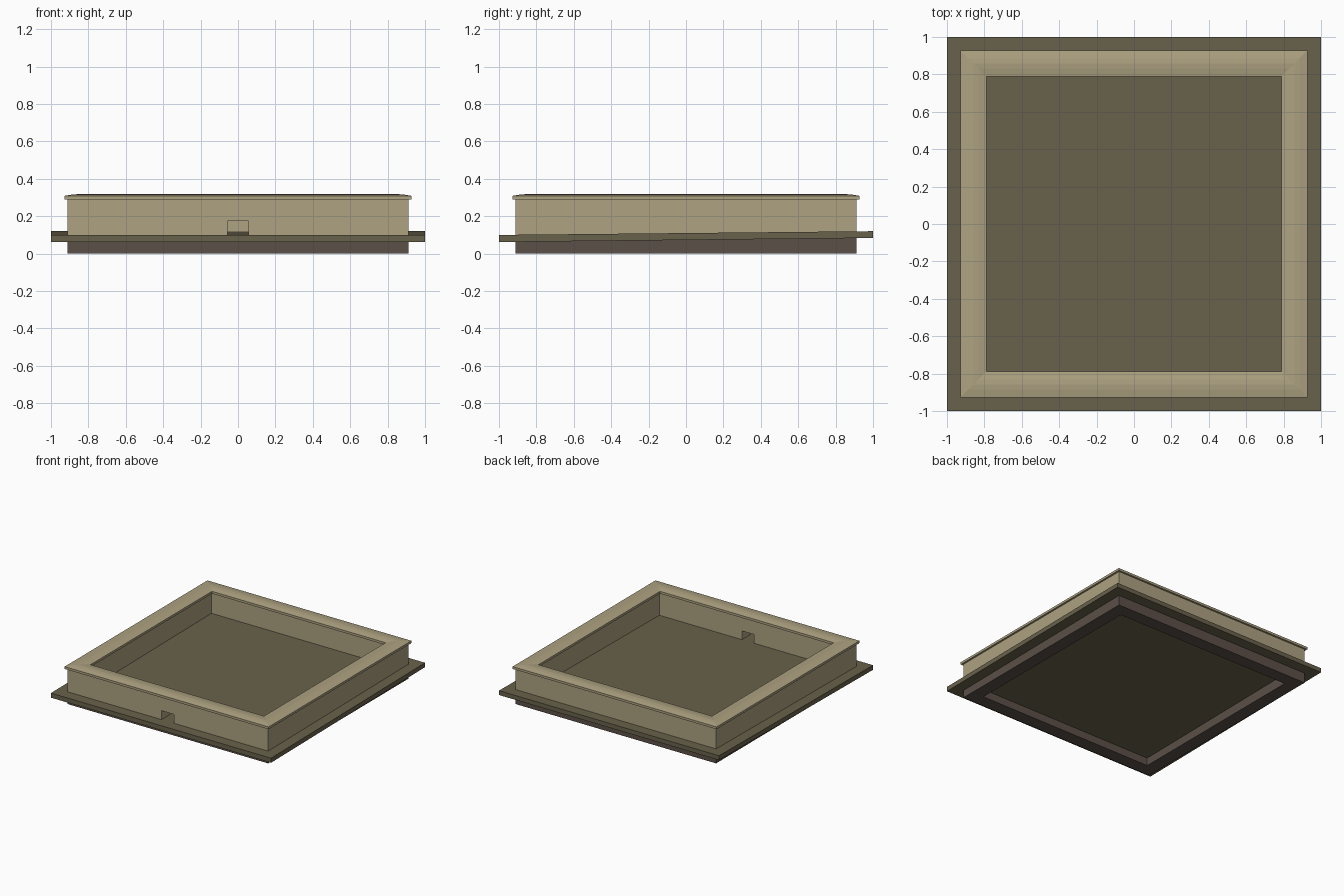
import bpy, bmesh

if "Cube" in bpy.data.objects:
    bpy.data.objects.remove(bpy.data.objects["Cube"])


def material(name, rgb):
    m = bpy.data.materials.new(name)
    m.diffuse_color = (*rgb, 1)
    m.use_nodes = True
    m.node_tree.nodes["Principled BSDF"].inputs["Base Color"].default_value = m.diffuse_color
    return m


STONE = material("tan_wall", (0.42, 0.36, 0.22))
ROOF = material("olive_roof", (0.14, 0.12, 0.07))
BASE = material("brown_base", (0.107, 0.08, 0.065))


def add_object(name, bm, mat):
    bmesh.ops.recalc_face_normals(bm, faces=bm.faces)
    mesh = bpy.data.meshes.new(name)
    bm.to_mesh(mesh)
    bm.free()
    mesh.materials.append(mat)
    ob = bpy.data.objects.new(name, mesh)
    bpy.context.collection.objects.link(ob)
    return ob


def square_ring(name, profile, mat):
    """Sweep a closed (half_width, z) profile round a square; z may be a function of y."""
    bm = bmesh.new()
    loops = []
    for sx, sy in ((-1, -1), (1, -1), (1, 1), (-1, 1)):
        loops.append([bm.verts.new((sx * r, sy * r, z(sy * r) if callable(z) else z))
                      for r, z in profile])
    n = len(profile)
    for i in range(4):
        a, b = loops[i], loops[(i + 1) % 4]
        for j in range(n):
            k = (j + 1) % n
            bm.faces.new((a[j], b[j], b[k], a[k]))
    return add_object(name, bm, mat)


def box(name, lo, hi, mat):
    bm = bmesh.new()
    bmesh.ops.create_cube(bm, size=1)
    for v in bm.verts:
        v.co = [(a + b) / 2 + c * (b - a) for a, b, c in zip(lo, hi, v.co)]
    return add_object(name, bm, mat)


def slab_top(y):
    return 0.11 + 0.01 * y


def slab_bottom(y):
    return 0.073 + 0.011 * y


OUT, IN = 0.912, 0.805

# Supporting base ring under the sloping roof
square_ring("base_ring", [(OUT, 0), (OUT, slab_bottom), (IN, slab_bottom), (IN, 0)], BASE)

# Roof slab falling gently to the front
slab = box("roof_slab", (-1, -1, 0), (1, 1, 1), ROOF)
for v in slab.data.vertices:
    v.co.z = slab_top(v.co.y) if v.co.z > 0.5 else slab_bottom(v.co.y)

# Parapet wall standing on the slab
wall = square_ring("parapet_wall",
                   [(OUT, slab_top), (OUT, 0.29), (IN, 0.29), (IN, slab_top)], STONE)

# Drain opening through the front wall
cutter = box("drain_cutter", (-0.056, -1.1, -0.1), (0.056, -0.6, 0.174), STONE)
cutter.hide_render = True
cutter.hide_viewport = True
cutter.display_type = 'WIRE'
cut = wall.modifiers.new("drain", 'BOOLEAN')
cut.object = cutter
cut.operation = 'DIFFERENCE'
cut.solver = 'EXACT'

# Overhanging coping with a low, rounded ridge
square_ring("coping", [(0.927, 0.29), (0.927, 0.309), (0.885, 0.316), (0.858, 0.318),
                       (0.831, 0.316), (0.789, 0.309), (0.789, 0.29)], STONE)
